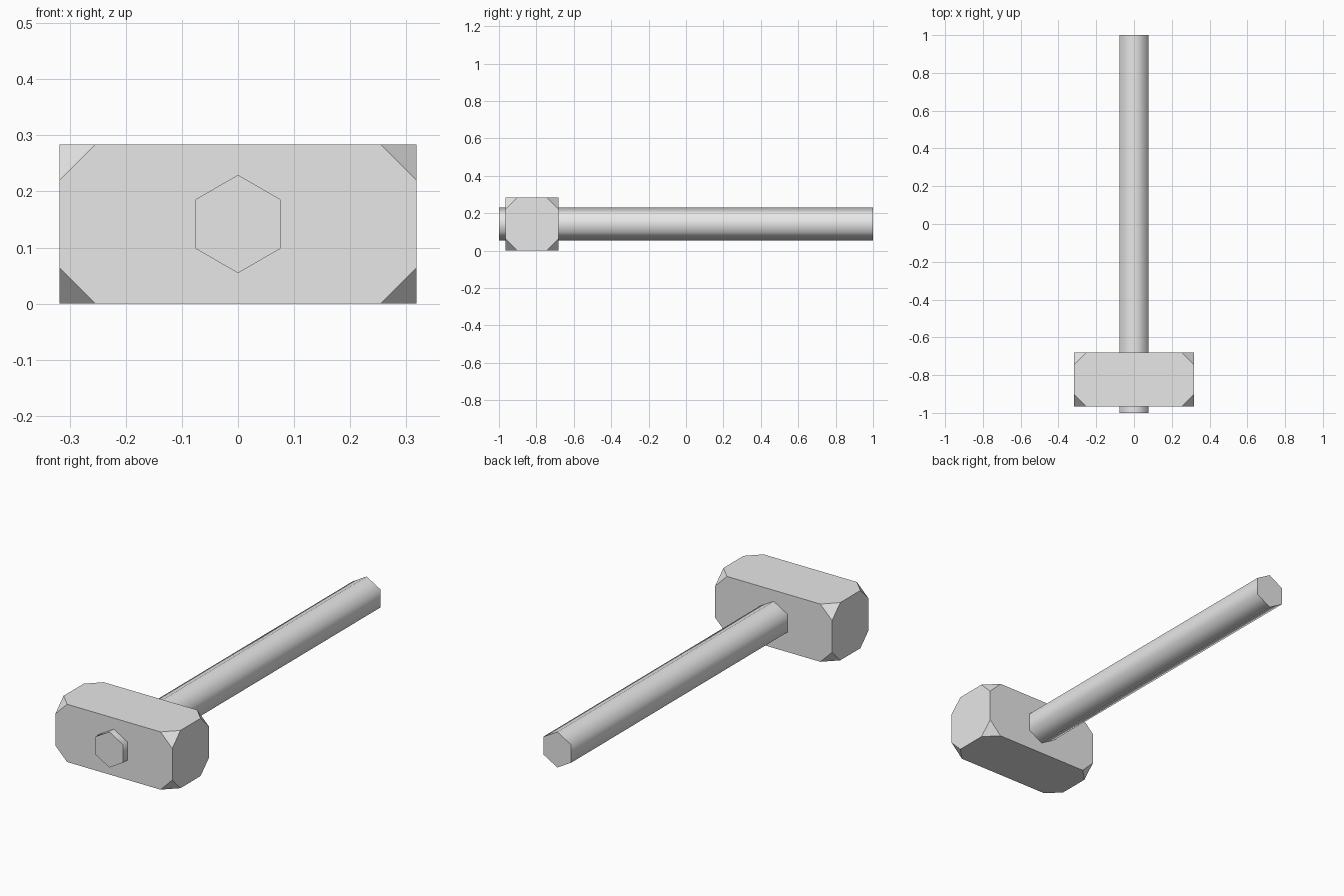
import bpy
import bmesh
from math import radians
from itertools import product
from mathutils import Matrix, Vector

default = bpy.data.objects.get("Cube")
if default:
    bpy.data.objects.remove(default, do_unlink=True)


def make_material(name, colour):
    mat = bpy.data.materials.new(name)
    mat.use_nodes = True
    mat.diffuse_color = colour
    for node in mat.node_tree.nodes:
        if node.type == "BSDF_PRINCIPLED":
            node.inputs["Base Color"].default_value = colour
    return mat


def make_object(name, bm, mat):
    bmesh.ops.recalc_face_normals(bm, faces=bm.faces[:])
    mesh = bpy.data.meshes.new(name)
    bm.to_mesh(mesh)
    bm.free()
    mesh.materials.append(mat)
    obj = bpy.data.objects.new(name, mesh)
    bpy.context.collection.objects.link(obj)
    return obj


grey = make_material("light_grey", (0.8, 0.8, 0.8, 1))
MID_Z = 0.142

# Mallet head: a block with its eight corners sliced off
half = Vector((0.318, 0.142, MID_Z))
cut = 0.064
bm = bmesh.new()
bmesh.ops.create_cube(bm, size=2, matrix=Matrix.Diagonal((*half, 1)))
for signs in product((-1, 1), repeat=3):
    normal = Vector(signs)
    corner = half * normal
    corner.x -= cut * normal.x
    result = bmesh.ops.bisect_plane(
        bm, geom=bm.verts[:] + bm.edges[:] + bm.faces[:],
        plane_co=corner, plane_no=normal, clear_outer=True)
    rim = [e for e in result["geom_cut"] if isinstance(e, bmesh.types.BMEdge)]
    bmesh.ops.edgeloop_fill(bm, edges=rim)
head = make_object("head", bm, grey)
head.location = (0, -0.823, MID_Z)

# Handle: a six-sided rod through the head, smooth sides and flat ends
bm = bmesh.new()
bmesh.ops.create_cone(bm, cap_ends=True, segments=6, radius1=0.0875,
                      radius2=0.0875, depth=2,
                      matrix=Matrix.Rotation(radians(90), 4, "X"))
for face in bm.faces:
    face.smooth = len(face.verts) == 4
handle = make_object("handle", bm, grey)
handle.location = (0, 0, MID_Z)
